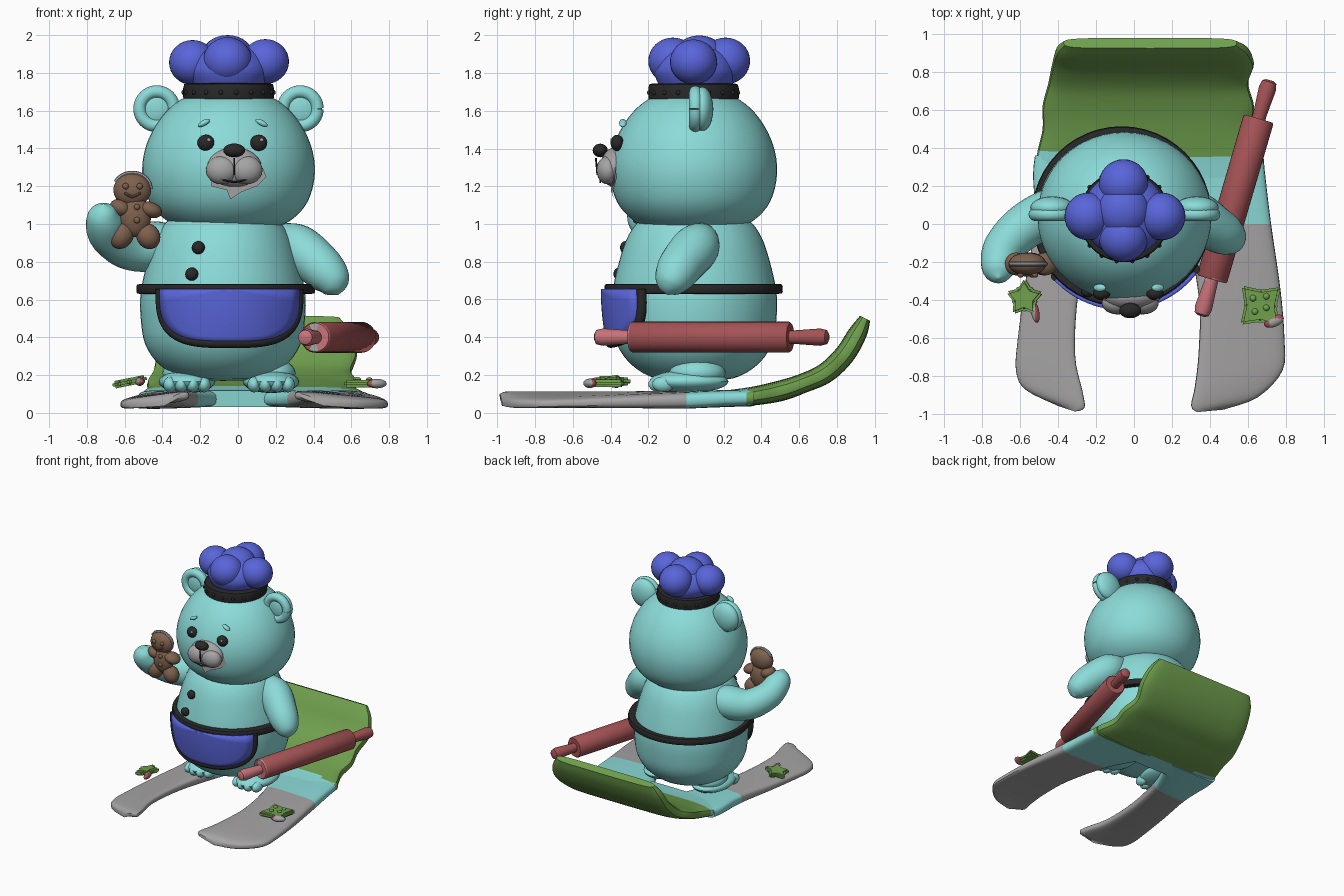
import bpy, bmesh, math
from mathutils import Vector, Matrix

cube = bpy.data.objects.get("Cube")
if cube:
    bpy.data.objects.remove(cube, do_unlink=True)


def colour(name, r, g, b):
    m = bpy.data.materials.new(name)
    m.use_nodes = True
    m.diffuse_color = (r, g, b, 1)
    node = next(n for n in m.node_tree.nodes if n.type == 'BSDF_PRINCIPLED')
    node.inputs["Base Color"].default_value = (r, g, b, 1)
    node.inputs["Roughness"].default_value = 0.6
    return m


teal = colour("teal", 0.26, 0.71, 0.69)
blue = colour("blue", 0.10, 0.13, 0.70)
black = colour("black", 0.022, 0.022, 0.022)
grey = colour("grey", 0.38, 0.37, 0.37)
green = colour("green", 0.16, 0.35, 0.075)
red = colour("red", 0.37, 0.085, 0.09)
pink = colour("pink", 0.58, 0.17, 0.19)
brown = colour("brown", 0.21, 0.12, 0.075)


def finish(name, bm, mats, rule=None, angle=40):
    """Turn a bmesh into a shaded object; rule picks a material from a face centre."""
    bmesh.ops.recalc_face_normals(bm, faces=bm.faces)
    me = bpy.data.meshes.new(name)
    for f in bm.faces:
        f.smooth = True
        if rule:
            f.material_index = rule(f.calc_center_median())
    bm.to_mesh(me)
    bm.free()
    for m in mats if isinstance(mats, list) else [mats]:
        me.materials.append(m)
    me.set_sharp_from_angle(angle=math.radians(angle))
    ob = bpy.data.objects.new(name, me)
    bpy.context.scene.collection.objects.link(ob)
    return ob


def spline(pts, sub):
    """Catmull-Rom resampling of rows of numbers."""
    out, last = [], len(pts) - 1
    for i in range(last):
        a, b, c, d = (pts[max(0, min(last, i + k))] for k in (-1, 0, 1, 2))
        for s in range(sub):
            t = s / sub
            out.append([q + 0.5 * t * (r - p + t * (2*p - 5*q + 4*r - w + t * (3*(q - r) + w - p)))
                        for p, q, r, w in zip(a, b, c, d)])
    return out + [list(pts[-1])]


def loft(name, rings, mats, rule=None, angle=40):
    bm = bmesh.new()
    rows = [[bm.verts.new(p) for p in ring] for ring in rings]
    n = len(rows[0])
    for a, b in zip(rows, rows[1:]):
        for i in range(n):
            bm.faces.new((a[i], a[(i + 1) % n], b[(i + 1) % n], b[i]))
    bm.faces.new(rows[0])
    bm.faces.new(rows[-1])
    return finish(name, bm, mats, rule, angle)


def circle(n):
    return [(math.cos(2*math.pi*i/n), math.sin(2*math.pi*i/n)) for i in range(n)]


def lathe(name, x, y, profile, mats, sub=4, sy=1.0):
    rows = [(max(r, 0.002), z) for r, z in spline(profile, sub)]
    return loft(name, [[(x + r*c, y + sy*r*s, z) for c, s in circle(48)] for r, z in rows], mats)


def tube(name, pts, mats, ref=(0, 0, 1), sub=6, n=20, rule=None):
    pts = spline(pts, sub)
    rings = []
    for i, p in enumerate(pts):
        t = Vector(pts[min(i + 1, len(pts) - 1)][:3]) - Vector(pts[max(i - 1, 0)][:3])
        u = t.cross(Vector(ref)).normalized()
        v = u.cross(t).normalized()
        rings.append([Vector(p[:3]) + p[3]*(c*u + s*v) for c, s in circle(n)])
    return loft(name, rings, mats, rule)


def blob(name, loc, size, mats, rot=(0, 0, 0), seg=24, rule=None):
    bm = bmesh.new()
    bmesh.ops.create_uvsphere(bm, u_segments=seg, v_segments=seg // 2, radius=1)
    turn = Matrix.Rotation(rot[2], 4, 'Z') @ Matrix.Rotation(rot[1], 4, 'Y') @ Matrix.Rotation(rot[0], 4, 'X')
    bm.transform(Matrix.Translation(loc) @ turn @ Matrix.Diagonal((*size, 1)))
    return finish(name, bm, mats, rule)


# Body and head
BX, HX, CY = -0.08, -0.05, 0.04
lathe("body", BX, 0.045, [(0, .17), (.2, .18), (.33, .25), (.41, .36), (.435, .5), (.435, .64),
                          (.40, .8), (.36, .92), (.31, 1.0), (.25, 1.05)], teal)
lathe("head", HX, CY, [(0, .97), (.22, .98), (.33, 1.02), (.42, 1.12), (.457, 1.27), (.435, 1.42),
                       (.36, 1.56), (.25, 1.66), (.1, 1.71), (0, 1.715)], teal, sy=0.97)

# Ears: solid back, raised rim and a shallow front
for side, x, lean in (("right", -.43, -.25), ("left", .33, .25)):
    blob(side + "_ear", (x, .085, 1.61), (.115, .06, .118), teal)
    rim = [(x + .09*c, .05, 1.61 + .09*s, .034) for c, s in circle(20)]
    tube(side + "_ear_rim", rim + rim[:1], teal, ref=(0, 1, 0), sub=2, n=12)

# Face
for side, x in (("right", -.17), ("left", .11)):
    blob(side + "_eye", (x, -.365, 1.43), (.045, .035, .043), black)
    blob(side + "_eye_glint", (x + .015, -.396, 1.445), (.01, .006, .01), grey, seg=10)
    tilt = -.5 if x < 0 else .5
    blob(side + "_brow", (x - .01 if x < 0 else x + .015, -.335, 1.535), (.036, .02, .015), teal, (0, tilt, 0))
blob("muzzle", (-.02, -.38, 1.30), (.145, .075, .105), grey)
for s in (-1, 1):
    blob("muzzle_cheek", (-.02 + s*.065, -.415, 1.285), (.085, .06, .075), grey)
blob("nose", (-.02, -.455, 1.39), (.058, .04, .036), black)
tube("mouth_line", [(-.02, -.478, 1.35, .005), (-.02, -.47, 1.26, .005)], black, ref=(0, 1, 0), n=8)
tube("smile", [(-.1, -.455, 1.24, .005), (-.02, -.455, 1.222, .005), (.06, -.455, 1.24, .005)],
     black, ref=(0, 1, 0), n=8)


# Pale chin patch laid over the curve of the head
bm = bmesh.new()
outline = [(-.14, 1.27), (-.14, 1.20), (-.06, 1.18), (-.04, 1.13), (.02, 1.17), (.10, 1.20), (.15, 1.25), (.13, 1.30)]
bm.faces.new([bm.verts.new((x, CY - .97*math.sqrt((.457 - 1.5*(1.27 - min(z, 1.27))**2)**2 - (x - HX)**2) - .008, z))
              for x, z in outline])
finish("chin_patch", bm, grey)

# Hat: puffy lobes over a studded band
lathe("hat_band", HX, CY, [(.2, 1.65), (.235, 1.65), (.24, 1.695), (.235, 1.74), (.2, 1.745)], black, sub=2)
for c, s in circle(18):
    blob("band_stud", (HX + .238*c, CY + .238*s, 1.697), (.013, .013, .013), black, seg=10)
lathe("hat_core", HX, .05, [(.17, 1.70), (.2, 1.75), (.22, 1.82), (.18, 1.90), (.08, 1.95), (0, 1.96)], blue)
for x, y, z, r in ((-.24, .04, 1.855, .125), (.145, .04, 1.86, .125), (-.055, .21, 1.865, .13), (-.055, -.07, 1.865, .13)):
    blob("hat_lobe", (x, y, z), (r, r, r * .95), blue, seg=32)
blob("hat_top", (-.055, .07, 1.885), (.14, .14, .115), blue, seg=32)

# Arms
tube("left_arm", [(.18, .1, .95, .06), (.30, .06, .885, .122), (.42, -.02, .79, .12), (.49, -.065, .715, .103),
                  (.518, -.088, .655, .065), (.528, -.095, .625, .004)], teal, ref=(0, 1, 0))
tube("right_arm", [(-.28, .1, .9, .08), (-.42, .06, .885, .13), (-.57, -.01, .875, .12), (-.68, -.12, .94, .108),
                   (-.71, -.215, 1.02, .095), (-.712, -.265, 1.075, .06), (-.712, -.285, 1.105, .004)], teal)

# Feet with toes
for side, x in (("right", -.27), ("left", .175)):
    blob(side + "_leg", (x, .06, .21), (.13, .15, .08), teal)
    blob(side + "_foot", (x, .015, .165), (.15, .21, .06), teal)
    for k in (-1.5, -.5, .5, 1.5):
        blob(side + "_toe", (x + k*.06, -.15 + .02*abs(k), .15), (.036, .06, .042), teal, seg=14)

# Buttons on the chest
for x, y, z in ((-.21, -.32, .875), (-.245, -.355, .735)):
    blob("chest_button", (x, y, z), (.035, .03, .035), black, seg=16)

# Apron: waistband, curved panel and piping
lathe("waistband", -.065, CY, [(.43, .63), (.468, .632), (.473, .655), (.468, .68), (.43, .682)], black, sub=2)


def apron_point(r, a, out=0.0):
    c, s = math.cos(a), math.sin(a)
    x = -.045 + r*.365*math.copysign(abs(c)**.6, c)
    z = .655 - r*.285*abs(s)**.6
    rad = .47 - .35*(.655 - z)**2 + out
    return Vector((x, CY - math.sqrt(rad*rad - (x + .06)**2), z))


bm = bmesh.new()
rows = [[bm.verts.new(apron_point(.05 + .95*i/8, math.pi*j/32, .012)) for j in range(33)] for i in range(9)]
for a, b in zip(rows, rows[1:]):
    for j in range(32):
        bm.faces.new((a[j], b[j], b[j+1], a[j+1]))
bm.faces.new(rows[0])
panel = finish("apron_panel", bm, blue)
thick = panel.modifiers.new("thickness", 'SOLIDIFY')
thick.thickness, thick.offset = 0.02, 0
tube("apron_piping", [(*apron_point(1, math.pi*j/32), .027) for j in range(33)], black,
     ref=(0, 1, 0), sub=1, n=12)

# Gingerbread biscuit in the raised hand
G = Vector((-.55, -.21, 0))
for name, x, z, w, h, tilt in (("head", -.01, 1.18, .1, .088, 0), ("body", .005, 1.04, .085, .11, 0),
                               ("arm", -.07, 1.085, .06, .045, .4), ("arm", .085, 1.075, .065, .042, .3),
                               ("leg", -.065, .94, .062, .075, .5), ("leg", .075, .935, .062, .07, -.5)):
    blob("biscuit_" + name, G + Vector((x, 0, z)), (w, .06, h), brown, (0, tilt, 0))
for x, z in ((-.045, 1.2), (.03, 1.2), (.015, 1.09), (.015, 1.02)):
    blob("biscuit_button", G + Vector((x, -.058, z)), (.017, .014, .017), brown, seg=12)
tube("biscuit_smile", [(-.60, -.266, 1.165, .007), (-.56, -.268, 1.145, .007), (-.515, -.266, 1.165, .007)],
     brown, ref=(0, 1, 0), n=8)
tube("biscuit_icing", [(-.56 + .097*math.cos(a/10), -.21, 1.185 + .085*math.sin(a/10), .012) for a in range(0, 30, 3)],
     grey, ref=(0, 1, 0), sub=2, n=8)

# Rolling pin
A, D = Vector((.505, .04, .40)), Vector((.28, .96, 0))
tube("rolling_pin", [(*(A + D*t), r) for t, r in
                     ((-.545, .02), (-.535, .038), (-.5, .046), (-.36, .036), (-.345, .036), (-.345, .075), (-.335, .082),
                      (.525, .082), (.535, .075), (.535, .036), (.56, .036), (.7, .046), (.735, .038), (.745, .02))],
     [red, pink, grey], sub=1, n=28, rule=lambda c: 1 if c.y < -.293 else 2 if c.y < -.284 else 0)


# Sledge: two skis and an upturned rear plate
def section(a, b, up):
    mid, half = (a + b)/2, (b - a)/2
    return [mid + half*math.copysign(abs(c)**.35, c) + up*math.copysign(abs(s)**.6, s) for c, s in circle(24)]


def sledge_colour(c):
    return 2 if c.y > .365 - .05*c.x else 1 if c.y > 0 else 0


SKI = [grey, teal, green]
right_rows = [(-.40, -.955, -.31, -.985, .012), (-.57, -.87, -.26, -.965, .025), (-.62, -.77, -.27, -.88, .028),
              (-.61, -.6, -.31, -.68, .03), (-.57, -.3, -.29, -.35, .036), (-.52, 0, -.21, 0, .045),
              (-.53, .25, -.1, .25, .045), (-.52, .36, -.04, .36, .045)]
left_rows = [(.47, -.975, .33, -.988, .012), (.65, -.91, .30, -.955, .025), (.78, -.77, .32, -.85, .028),
             (.79, -.6, .34, -.66, .03), (.77, -.35, .34, -.38, .036), (.72, 0, .26, 0, .045),
             (.69, .25, .12, .25, .045), (.68, .36, .06, .36, .045)]
for side, rows in (("right", right_rows), ("left", left_rows)):
    rings = []
    for xo, yo, xi, yi, th in spline(rows, 4):
        roll = .025*max(0, min(1, -yo + .2))
        z = .068 + .03*max(0, yo)
        rings.append(section(Vector((xo, yo, z - roll)), Vector((xi, yi, z + roll)), Vector((0, 0, th))))
    loft(side + "_ski", rings, SKI, sledge_colour)

plate = spline([(-.51, .66, .22, .074, .044), (-.51, .67, .36, .088, .05), (-.48, .62, .5, .115, .055),
                (-.48, .63, .62, .155, .052), (-.45, .60, .74, .21, .055), (-.43, .63, .84, .305, .055),
                (-.41, .60, .91, .42, .05), (-.37, .54, .95, .5, .03)], 5)
rings = []
for i, (x0, x1, y, z, th) in enumerate(plate):
    p, q = plate[max(i - 1, 0)], plate[min(i + 1, len(plate) - 1)]
    up = Vector((0, p[3] - q[3], q[2] - p[2])).normalized() * th
    rings.append(section(Vector((x0, y, z)), Vector((x1, y, z)), up))
loft("rear_plate", rings, SKI, sledge_colour)


# Leaf-shaped biscuits resting on the skis
def leaf(name, x, y, z, size, points, turn, tilt):
    bm = bmesh.new()
    n = points * 2
    ring = [bm.verts.new((c*r, s*r, 0)) for (c, s), r in zip(circle(n), [size, size*.58] * points)]
    top = bmesh.ops.extrude_face_region(bm, geom=[bm.faces.new(ring)])["geom"]
    bmesh.ops.translate(bm, verts=[v for v in top if isinstance(v, bmesh.types.BMVert)], vec=(0, 0, .04))
    bmesh.ops.bevel(bm, geom=bm.edges[:], offset=.012, segments=2, affect='EDGES')
    bm.transform(Matrix.Translation((x, y, z)) @ Matrix.Rotation(tilt, 4, 'Y') @ Matrix.Rotation(turn, 4, 'Z'))
    finish(name, bm, green)


leaf("left_leaf", .665, -.43, .135, .145, 4, .75, 0)
for dx, dy in ((-.04, .04), (.03, .05), (-.03, -.03), (.03, -.01)):
    blob("left_leaf_dot", (.665 + dx, -.43 + dy, .177), (.017, .017, .012), green, seg=12)
blob("left_leaf_ribbon", (.735, -.51, .155), (.055, .03, .025), [grey, red], (0, 0, .4),
     rule=lambda c: int(c.x < .71 or c.y > -.497))
leaf("right_leaf", -.57, -.39, .145, .105, 5, .3, -.2)
blob("right_leaf_ribbon", (-.52, -.46, .165), (.022, .06, .022), [grey, red], (0, 0, .2),
     rule=lambda c: int(c.x > -.52))
